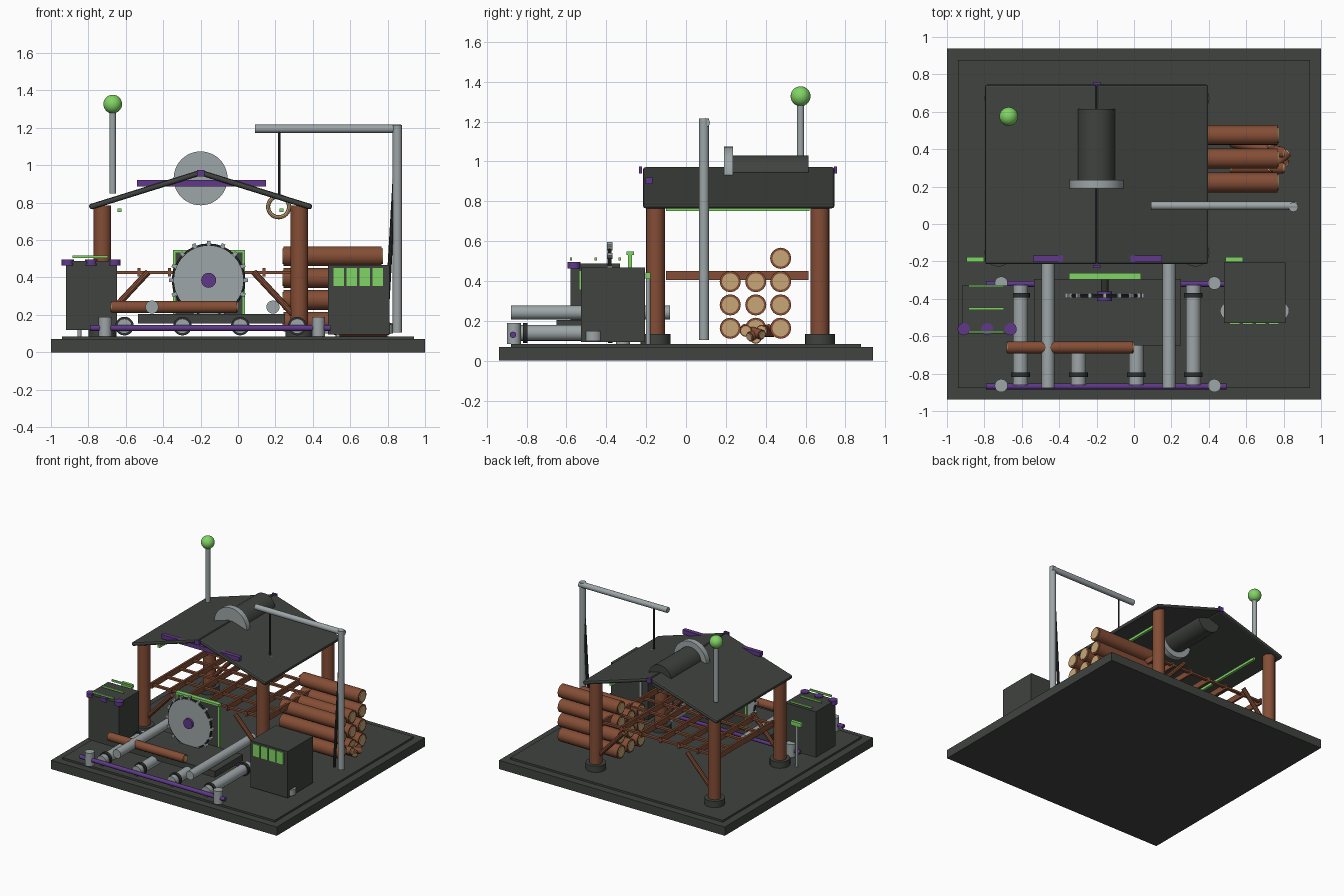
import bpy, math
from mathutils import Vector

if "Cube" in bpy.data.objects:
    bpy.data.objects.remove(bpy.data.objects["Cube"])

def mat(name, r, g, b):
    m = bpy.data.materials.new(name)
    m.diffuse_color = (r, g, b, 1)
    m.use_nodes = True
    m.node_tree.nodes["Principled BSDF"].inputs["Base Color"].default_value = m.diffuse_color
    return m

DARK = mat("dark_slate", 0.05, 0.056, 0.05)
BLACK = mat("black_steel", 0.028, 0.031, 0.03)
BROWN = mat("wood_brown", 0.23, 0.075, 0.036)
TAN = mat("cut_wood_tan", 0.58, 0.38, 0.18)
GREY = mat("steel_grey", 0.34, 0.38, 0.39)
GREEN = mat("glow_green", 0.22, 0.66, 0.13)
PURPLE = mat("accent_purple", 0.115, 0.04, 0.25)

def finish(name, m, bevel=0.0, smooth=False):
    o = bpy.context.object
    o.name = name
    o.data.materials.clear()
    o.data.materials.append(m)
    if bevel:
        b = o.modifiers.new("soft_edge", 'BEVEL')
        b.width, b.segments = bevel, 2
    if smooth:
        bpy.ops.object.shade_smooth_by_angle(angle=math.radians(35))
    return o

def box(name, m, x0, x1, y0, y1, z0, z1, bevel=0.0):
    bpy.ops.mesh.primitive_cube_add(size=1, location=((x0+x1)/2, (y0+y1)/2, (z0+z1)/2))
    o = bpy.context.object
    o.scale = (x1-x0, y1-y0, z1-z0)
    bpy.ops.object.transform_apply(location=False, rotation=False, scale=True)
    return finish(name, m, bevel)

def rod(name, m, a, b, r, sides=20):
    a, b = Vector(a), Vector(b)
    d = b - a
    bpy.ops.mesh.primitive_cylinder_add(vertices=sides, radius=r, depth=d.length, location=(a+b)/2,
                                        rotation=d.to_track_quat('Z', 'Y').to_euler())
    return finish(name, m, smooth=True)

def ring(name, m, loc, R, r, axis='Y'):
    rot = {'X': (0, math.pi/2, 0), 'Y': (math.pi/2, 0, 0), 'Z': (0, 0, 0)}[axis]
    bpy.ops.mesh.primitive_torus_add(major_radius=R, minor_radius=r, major_segments=32,
                                     minor_segments=8, location=loc, rotation=rot)
    return finish(name, m, smooth=True)

def log(name, a, b, r):
    # bark cylinder with a raised cut face and bark rim on each end
    a, b = Vector(a), Vector(b)
    d = (b-a).normalized()
    rod(name, BROWN, a, b, r, 16)
    rod(name + "_cut_faces", TAN, a - d*0.006, b + d*0.006, r*0.78, 16)

# --- ground slab
box("base_slab", DARK, -1, 1, -0.9375, 0.9375, 0, 0.07)
box("base_deck", DARK, -0.94, 0.94, -0.878, 0.878, 0.07, 0.085)

# --- shed posts, feet, braces
PX, PY = (-0.725, 0.328), (-0.153, 0.672)
for y in PY:
    for x, s in zip(PX, (1, -1)):
        rod("shed_post", BROWN, (x, y, 0.085), (x, y, 0.785), 0.047)
        rod("post_foot", DARK, (x, y, 0.085), (x, y, 0.135), 0.075)
        rod("diagonal_brace", BROWN, (x + s*0.03, y, 0.20), (x + s*0.245, y, 0.43), 0.017, 10)

# --- loft lattice
for x in (-0.7, -0.53, -0.365, -0.2, -0.03, 0.14, 0.31):
    box("loft_beam", BROWN, x-0.008, x+0.008, -0.1, 0.615, 0.405, 0.45)
for i in range(5):
    y = -0.08 + i*0.17
    box("loft_slat", BROWN, -0.71, 0.32, y-0.012, y+0.012, 0.42, 0.435)

# --- gable roof
for s in (-1, 1):
    run, rise = 0.595, 0.185
    ang = math.atan2(rise, run)
    L = math.hypot(run, rise)
    bpy.ops.mesh.primitive_cube_add(size=1, location=(-0.2 + s*run/2, 0.265, 0.868),
                                    rotation=(0, s*ang, 0))
    bpy.context.object.scale = (L, 0.96, 0.03)
    bpy.ops.object.transform_apply(location=False, rotation=False, scale=True)
    finish("roof_panel", DARK, 0.012)
    # light strip beneath each eave
    x = -0.2 + s*0.433
    box("eave_light", GREEN, x-0.01, x+0.01, -0.1, 0.62, 0.75, 0.77)
for y in (-0.228, 0.75):
    box("ridge_cap", PURPLE, -0.22, -0.18, y-0.008, y+0.008, 0.94, 0.975)
box("gable_board", PURPLE, -0.54, 0.15, -0.202, -0.168, 0.887, 0.92)

# --- roof fan drum and disc
rod("roof_drum", DARK, (-0.2, 0.23, 0.93), (-0.2, 0.615, 0.93), 0.1, 32)
rod("roof_disc", GREY, (-0.2, 0.19, 0.93), (-0.2, 0.235, 0.93), 0.144, 48)

# --- beacon mast
rod("beacon_mast", GREY, (-0.67, 0.575, 0.85), (-0.67, 0.575, 1.3), 0.018)
bpy.ops.mesh.primitive_uv_sphere_add(radius=0.05, segments=24, ring_count=14, location=(-0.67, 0.575, 1.327))
finish("beacon_ball", GREEN, smooth=True)

# --- crane
rod("crane_post", GREY, (0.852, 0.09, 0.105), (0.852, 0.09, 1.215), 0.025)
rod("crane_arm", GREY, (0.09, 0.098, 1.195), (0.872, 0.098, 1.195), 0.022)
rod("crane_brace", BLACK, (0.845, 0.09, 1.06), (0.79, 0.09, 0.105), 0.011, 10)
rod("crane_cable", BLACK, (0.22, 0.09, 1.19), (0.22, 0.09, 0.835), 0.006, 8)
ring("crane_hook_ring", TAN, (0.217, 0.09, 0.778), 0.056, 0.011)

# --- log stack and loose offcuts
for y in (0.222, 0.35, 0.475):
    for i in range(4):
        if i < 3 or y > 0.4:
            z = 0.163 + i*0.117
            log("stacked_log", (0.243, y, z), (0.768, y, z), 0.053)
for y, z, w in ((0.30, 0.15, 0.0), (0.41, 0.15, -0.03), (0.35, 0.115, 0.0)):
    log("loose_branch", (0.52, y - w, z), (0.80, y + w, z), 0.03)
log("loose_branch", (0.72, 0.29, 0.16), (0.82, 0.38, 0.13), 0.025)
log("loose_branch", (0.72, 0.42, 0.16), (0.81, 0.32, 0.12), 0.025)

# --- saw blade, guard panel and table
cx, cz = -0.157, 0.385
rod("saw_blade", GREY, (cx, -0.393, cz), (cx, -0.373, cz), 0.185, 48)
ring("saw_rim", BLACK, (cx, -0.383, cz), 0.187, 0.01)
for i in range(16):
    a = i*math.tau/16
    x, z = cx + 0.199*math.cos(a), cz + 0.199*math.sin(a)
    o = box("saw_tooth", GREY, x-0.012, x+0.012, -0.396, -0.37, z-0.01, z+0.01)
    o.rotation_euler = (0, -a, 0)
rod("saw_hub", PURPLE, (cx, -0.412, cz), (cx, -0.36, cz), 0.04, 24)
rod("saw_axle", BLACK, (cx, -0.37, cz), (cx, -0.28, cz), 0.02, 12)
box("guard_panel", DARK, -0.335, 0.025, -0.288, -0.272, 0.2, 0.53)
box("guard_top_strip", GREEN, -0.347, 0.037, -0.298, -0.262, 0.53, 0.548)
for x in (-0.341, 0.031):
    box("guard_side_strip", GREEN, x-0.006, x+0.006, -0.29, -0.27, 0.2, 0.53)
box("saw_table", DARK, -0.535, 0.25, -0.65, -0.295, 0.155, 0.205)

# --- conveyor: rollers, rails, feet and log being cut
for x in (-0.46, 0.187):
    rod("carriage_roller", GREY, (x, -0.878, 0.242), (x, -0.08, 0.242), 0.035)
for x in (-0.607, -0.297, 0.012, 0.317):
    rod("floor_roller", GREY, (x, -0.86, 0.14), (x, -0.325, 0.14), 0.04)
    for y in (-0.807, -0.38):
        rod("roller_collar", BLACK, (x, y-0.012, 0.14), (x, y+0.012, 0.14), 0.05)
for y in (-0.868, -0.32):
    rod("conveyor_rail", PURPLE, (-0.79, y, 0.13), (0.495, y, 0.13), 0.016, 12)
    for x in (-0.71, 0.43):
        rod("rail_foot", GREY, (x, y+0.004, 0.085), (x, y+0.004, 0.19), 0.035)
log("log_on_conveyor", (-0.675, -0.66, 0.242), (-0.005, -0.66, 0.242), 0.033)

# --- left control cabinet
box("left_cabinet", DARK, -0.92, -0.648, -0.58, -0.33, 0.12, 0.475)
box("left_cabinet_lid", DARK, -0.92, -0.645, -0.585, -0.33, 0.475, 0.487)
for x in (-0.91, -0.785, -0.66):
    rod("cabinet_knob", PURPLE, (x, -0.562, 0.463), (x, -0.562, 0.495), 0.033)
for y in (-0.577, -0.453, -0.332):
    box("cabinet_light_bar", GREEN, -0.885, -0.695, y-0.006, y+0.006, 0.503, 0.517)

# --- right cabinet with lit windows
box("right_cabinet", DARK, 0.48, 0.81, -0.528, -0.205, 0.095, 0.467)
for i in range(4):
    x = 0.51 + i*0.0695
    box("cabinet_window", GREEN, x, x+0.057, -0.536, -0.527, 0.355, 0.452)
for x in (0.505, 0.785):
    rod("cabinet_foot", GREY, (x, -0.465, 0.1), (x, -0.465, 0.148), 0.045)

# --- lamp posts behind the cabinets
for x in (-0.848, 0.535):
    rod("lamp_pole", GREY, (x, -0.19, 0.085), (x, -0.19, 0.42), 0.011, 12)
    box("lamp_head", GREEN, x-0.047, x+0.047, -0.203, -0.177, 0.41, 0.442)
